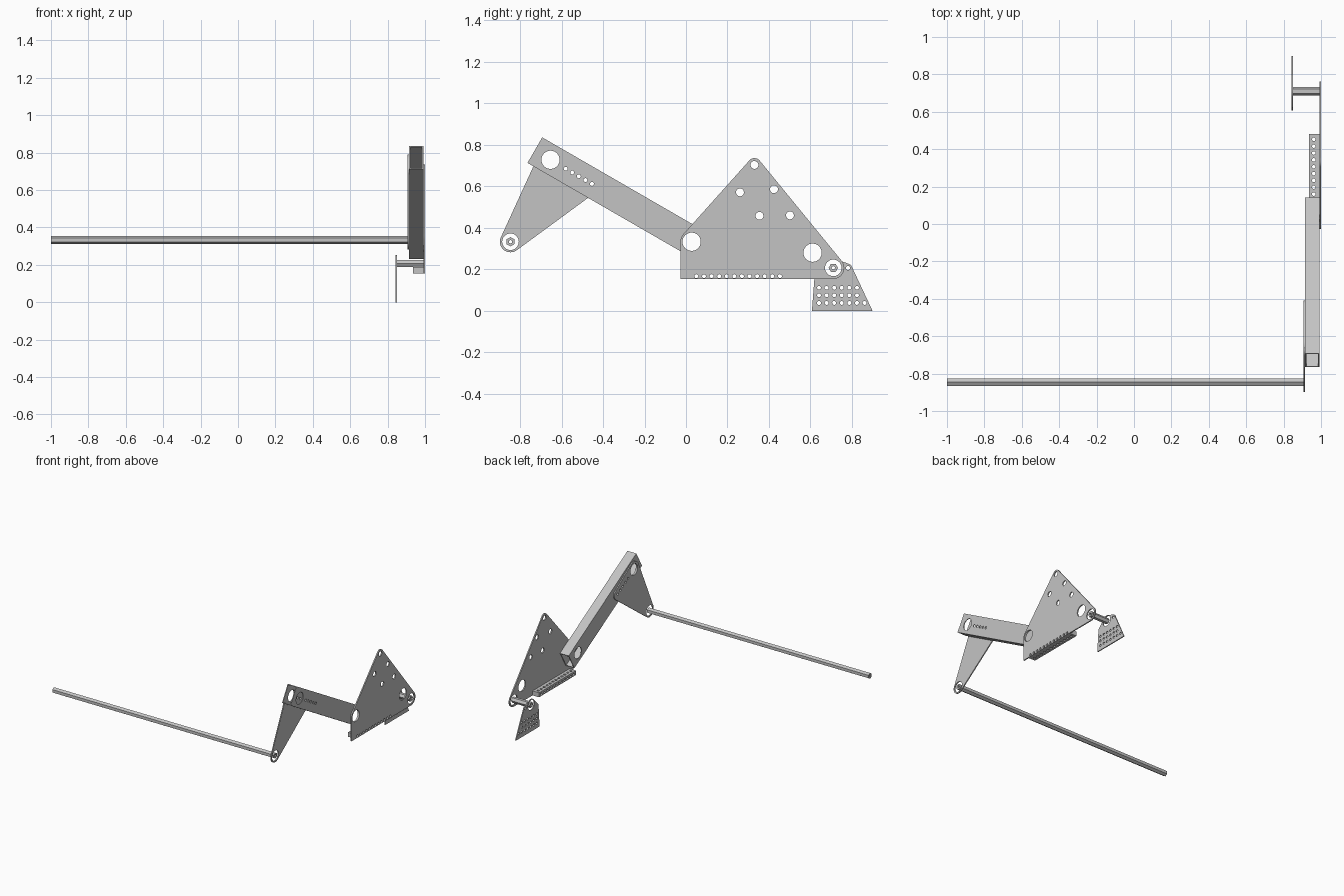
import bpy, bmesh, math
from mathutils import Matrix, Vector, geometry

cube = bpy.data.objects.get("Cube")
if cube:
    bpy.data.objects.remove(cube, do_unlink=True)

grey = bpy.data.materials.new("plain_grey")
grey.use_nodes = True
GREY = (0.55, 0.55, 0.55, 1)
grey.diffuse_color = GREY
grey.node_tree.nodes["Principled BSDF"].inputs["Base Color"].default_value = GREY

# Local x, y, z of a profile become world y, z, x
SIDEWAYS = Matrix(((0, 0, 1), (1, 0, 0), (0, 1, 0))).to_4x4()


def circle(y, z, r, n=32, turn=0.0):
    return [(y + r * math.cos(turn + math.tau * i / n),
             z + r * math.sin(turn + math.tau * i / n)) for i in range(n)]


def hull(*loops):
    pts = [Vector(p) for loop in loops for p in loop]
    return [tuple(pts[i]) for i in geometry.convex_hull_2d(pts)]


def row(start, step, count, r):
    return [circle(start[0] + step[0] * i, start[1] + step[1] * i, r, 16)
            for i in range(count)]


def bake(obj):
    deps = bpy.context.evaluated_depsgraph_get()
    return bpy.data.meshes.new_from_object(obj.evaluated_get(deps))


def plate(name, outline, holes, x0, x1):
    """Side profile with holes, given thickness from x0 to x1."""
    curve = bpy.data.curves.new(name, "CURVE")
    curve.dimensions = "2D"
    curve.fill_mode = "BOTH"
    curve.extrude = (x1 - x0) / 2
    for loop in [outline] + holes:
        spline = curve.splines.new("POLY")
        spline.points.add(len(loop) - 1)
        for point, (a, b) in zip(spline.points, loop):
            point.co = (a, b, 0, 1)
        spline.use_cyclic_u = True
    temp = bpy.data.objects.new(name + "_curve", curve)
    bpy.context.collection.objects.link(temp)
    mesh = bake(temp)
    bpy.data.objects.remove(temp, do_unlink=True)
    mesh.transform(Matrix.Translation(((x0 + x1) / 2, 0, 0)) @ SIDEWAYS)
    bm = bmesh.new()
    bm.from_mesh(mesh)
    bmesh.ops.remove_doubles(bm, verts=bm.verts, dist=1e-5)
    bmesh.ops.recalc_face_normals(bm, faces=bm.faces)
    for face in bm.faces:
        face.smooth = True
    bm.to_mesh(mesh)
    bm.free()
    mesh.set_sharp_from_angle(angle=math.radians(30))
    mesh.materials.clear()
    mesh.materials.append(grey)
    obj = bpy.data.objects.new(name, mesh)
    bpy.context.collection.objects.link(obj)
    return obj


# Shared pivots as (y, z)
shoulder = (-0.653, 0.728)
elbow = (0.027, 0.333)
bar_axis = (-0.846, 0.333)
pin_axis = (0.71, 0.207)
PITCH = 0.0366

# Hollow sloping arm: two drilled sides with a top and bottom wall
along = Vector((math.cos(math.radians(30)), -math.sin(math.radians(30))))
up = Vector((-along.y, along.x))
corner = Vector((-0.764, 0.713))
LENGTH, DEPTH, WALL = 0.964, 0.142, 0.006


def arm_strip(low, high):
    return [tuple(corner + along * a + up * b)
            for a, b in ((0, low), (LENGTH, low), (LENGTH, high), (0, high))]


arm_slots = row((-0.58, 0.685), along * PITCH, 5, 0.0095)
arm_holes = [circle(*shoulder, 0.044), circle(*elbow, 0.044)] + arm_slots
X_IN, X_OUT = 0.915, 0.991
plate("arm_inner_side", arm_strip(0, DEPTH), arm_holes, X_IN, X_IN + WALL)
plate("arm_outer_side", arm_strip(0, DEPTH), arm_holes, X_OUT - WALL, X_OUT)
plate("arm_bottom_wall", arm_strip(0, WALL), [], X_IN + WALL, X_OUT - WALL)
plate("arm_top_wall", arm_strip(DEPTH - WALL, DEPTH), [], X_IN + WALL, X_OUT - WALL)

# Link plate hanging from the arm
plate("link_plate",
      hull(circle(*bar_axis, 0.051), circle(*shoulder, 0.062), circle(-0.45, 0.61, 0.04)),
      [circle(*bar_axis, 0.04), circle(*shoulder, 0.044)] + arm_slots,
      0.907, X_IN)

# Large outer plate
small_holes = [(0.33, 0.703), (0.26, 0.571), (0.424, 0.586), (0.354, 0.458), (0.501, 0.46)]
rail_holes = row((0.05, 0.167), (PITCH, 0), 12, 0.0095)
plate("main_plate",
      hull(circle(*pin_axis, 0.053), circle(0.33, 0.703, 0.033),
           circle(*elbow, 0.054), [(-0.027, 0.154)]),
      [circle(*elbow, 0.044), circle(0.61, 0.28, 0.044), circle(*pin_axis, 0.04)]
      + [circle(y, z, 0.019) for y, z in small_holes] + rail_holes,
      X_OUT, 1.0)

# Drilled rail along the foot of the main plate
rail = plate("drilled_rail",
             [(0.023, 0.154), (0.48, 0.154), (0.48, 0.189), (0.023, 0.189)],
             rail_holes, 0.935, X_OUT)
bm = bmesh.new()
for i in range(12):
    bmesh.ops.create_cone(bm, cap_ends=True, segments=16, radius1=0.0095, radius2=0.0095,
                          depth=0.1, matrix=Matrix.Translation((0.961, 0.05 + PITCH * i, 0.17)))
drill_mesh = bpy.data.meshes.new("rail_drill")
bm.to_mesh(drill_mesh)
bm.free()
drill = bpy.data.objects.new("rail_drill", drill_mesh)
drill.hide_render = True
bpy.context.collection.objects.link(drill)
cut = rail.modifiers.new("vertical_holes", "BOOLEAN")
cut.object = drill
cut.solver = "EXACT"
drilled = bake(rail)
rail.modifiers.clear()
rail.data = drilled
bpy.data.objects.remove(drill, do_unlink=True)

# Foot plate with a grid of holes
foot_holes = [hole for z, count in ((0.111, 6), (0.075, 6), (0.038, 7))
              for hole in row((0.641, z), (PITCH, 0), count, 0.0095)]
plate("foot_plate",
      hull(circle(*pin_axis, 0.045), circle(0.781, 0.207, 0.019),
           circle(0.639, 0.17, 0.019), [(0.607, 0), (0.899, 0)]),
      [circle(*pin_axis, 0.04), circle(0.781, 0.207, 0.01, 16)] + foot_holes,
      0.841, 0.849)

# Six-sided shafts with a round bore
plate("long_bar", circle(*bar_axis, 0.0225, 6, math.pi / 6),
      [circle(*bar_axis, 0.008, 16)], -1.0, X_IN)
plate("foot_pin", circle(*pin_axis, 0.0225, 6),
      [circle(*pin_axis, 0.008, 16)], 0.841, 1.0)
